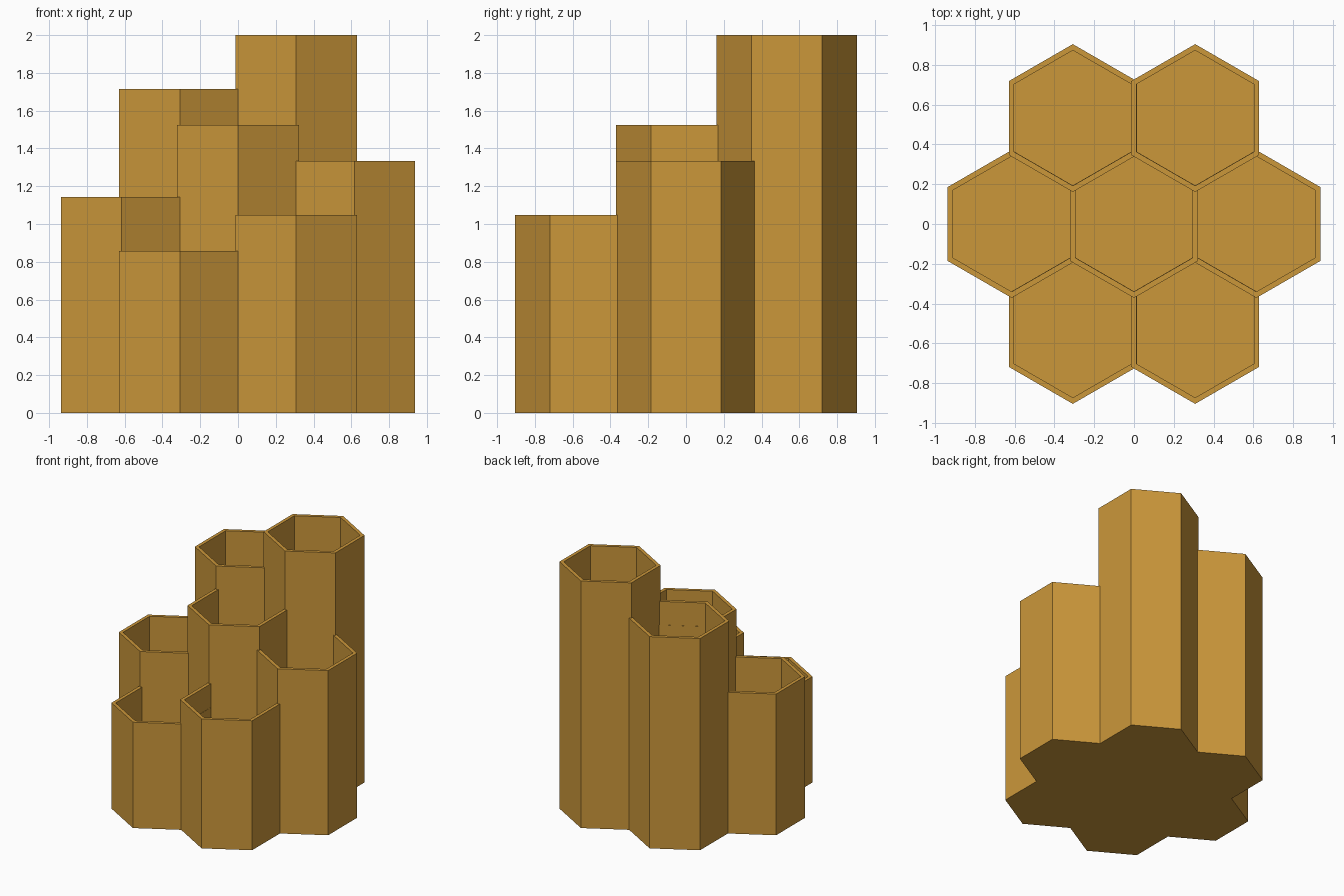
import bpy, bmesh
from math import sin, cos, pi, sqrt

cube = bpy.data.objects.get("Cube")
if cube:
    bpy.data.objects.remove(cube, do_unlink=True)

OUTER, INNER = 0.3718, 0.3405   # corner radii of the hexagonal tube
PITCH = 0.6155                  # distance between neighbouring tubes
FLOOR = 0.03
ROW = PITCH * sqrt(3) / 2

# Honey coloured material
honey = bpy.data.materials.new("honey")
honey.use_nodes = True
color = (0.60, 0.31, 0.042, 1)
honey.diffuse_color = color
bsdf = next(n for n in honey.node_tree.nodes if n.type == 'BSDF_PRINCIPLED')
bsdf.inputs["Base Color"].default_value = color


def hex_ring(bm, radius, z):
    """Six corners with points facing front and back."""
    return [bm.verts.new((radius * cos(pi / 6 + i * pi / 3),
                          radius * sin(pi / 6 + i * pi / 3), z)) for i in range(6)]


def hex_tube(name, x, y, height):
    """Open topped hexagonal cup with a thin floor."""
    bm = bmesh.new()
    rings = [hex_ring(bm, OUTER, 0), hex_ring(bm, OUTER, height),
             hex_ring(bm, INNER, height), hex_ring(bm, INNER, FLOOR)]
    for a, b in zip(rings, rings[1:]):
        for i in range(6):
            j = (i + 1) % 6
            bm.faces.new((a[i], a[j], b[j], b[i]))
    bm.faces.new(rings[0][::-1])
    bm.faces.new(rings[-1])
    bmesh.ops.recalc_face_normals(bm, faces=bm.faces)
    mesh = bpy.data.meshes.new(name)
    bm.to_mesh(mesh)
    bm.free()
    mesh.materials.append(honey)
    obj = bpy.data.objects.new(name, mesh)
    obj.location = (x, y, 0)
    bpy.context.collection.objects.link(obj)


# Central cup and the six around it
hex_tube("center_cup", 0, 0, 1.524)
hex_tube("left_cup", PITCH, 0, 1.333)
hex_tube("right_cup", -PITCH, 0, 1.143)
hex_tube("back_left_cup", PITCH / 2, ROW, 2.0)
hex_tube("back_right_cup", -PITCH / 2, ROW, 1.714)
hex_tube("front_left_cup", PITCH / 2, -ROW, 1.048)
hex_tube("front_right_cup", -PITCH / 2, -ROW, 0.857)
